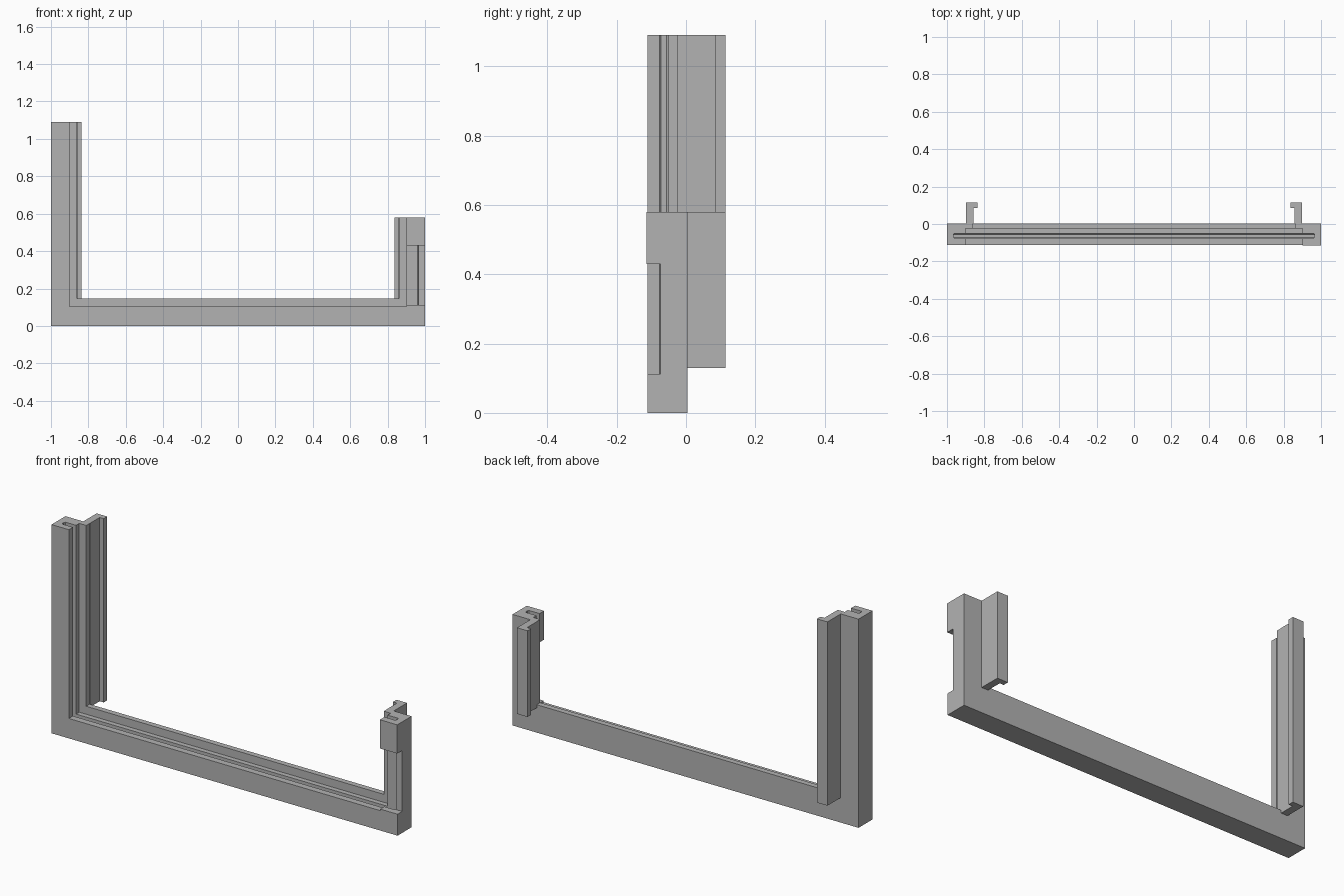
import bpy, bmesh

cube = bpy.data.objects.get("Cube")
if cube:
    bpy.data.objects.remove(cube)

grey = bpy.data.materials.new("plain grey")
grey.use_nodes = True
COLOUR = (0.45, 0.45, 0.45, 1)
grey.diffuse_color = COLOUR
grey.node_tree.nodes["Principled BSDF"].inputs["Base Color"].default_value = COLOUR

TALL, SHORT = 1.09, 0.58
FRONT, BACK, REAR = -0.111, 0.004, 0.114


def loft(name, rings):
    """Skin matching closed rings and cap both ends."""
    bm = bmesh.new()
    loops = [[bm.verts.new(p) for p in ring] for ring in rings]
    for a, b in zip(loops, loops[1:]):
        for i in range(len(a)):
            j = (i + 1) % len(a)
            bm.faces.new((a[i], a[j], b[j], b[i]))
    bm.faces.new(loops[0])
    bm.faces.new(loops[-1])
    bmesh.ops.recalc_face_normals(bm, faces=bm.faces)
    mesh = bpy.data.meshes.new(name)
    bm.to_mesh(mesh)
    bm.free()
    mesh.materials.append(grey)
    obj = bpy.data.objects.new(name, mesh)
    bpy.context.scene.collection.objects.link(obj)
    return obj


def prism(name, outline, z0, z1):
    return loft(name, [[(x, y, z) for x, y in outline] for z in (z0, z1)])


def box(name, x0, x1, y0, y1, z0, z1):
    return prism(name, [(x0, y0), (x1, y0), (x1, y1), (x0, y1)], z0, z1)


# U frame: grooved section (inward depth, y) swept with mitred corners
G0, G1, CH = -0.077, -0.051, 0.005
section = [(0, FRONT), (0.1, FRONT), (0.1, G0), (0.035 + CH, G0),
           (0.035, G0 + CH), (0.035, G1 - CH), (0.035 + CH, G1),
           (0.1, G1), (0.1, -0.025), (0.14, -0.025), (0.14, BACK), (0, BACK)]
RISE = 1.04
frame = loft("grooved_frame", [
    [(-1 + d, y, TALL) for d, y in section],
    [(-1 + d, y, d * RISE) for d, y in section],
    [(1 - d, y, d * RISE) for d, y in section],
    [(1 - d, y, SHORT) for d, y in section]])

# Opening through the front cheek of the short post
cutter = box("cheek_cutter", 0.89, 1.1, -0.2, -0.073, 0.112, 0.43)
cutter.hide_render = True
cutter.hide_viewport = True
cut = frame.modifiers.new("cheek opening", "BOOLEAN")
cut.operation = "DIFFERENCE"
cut.solver = "EXACT"
cut.object = cutter

# Slightly raised pad above the opening
box("front_pad", 0.9, 1, -REAR, FRONT, 0.43, SHORT)

# Hooked rails behind both posts
hook = [(0.897, BACK), (0.897, REAR), (0.836, REAR), (0.836, 0.085),
        (0.859, 0.085), (0.859, BACK)]
for name, side, top in (("right_hook_rail", -1, TALL), ("left_hook_rail", 1, SHORT)):
    prism(name, [(side * x, y) for x, y in hook], 0.13, top)
